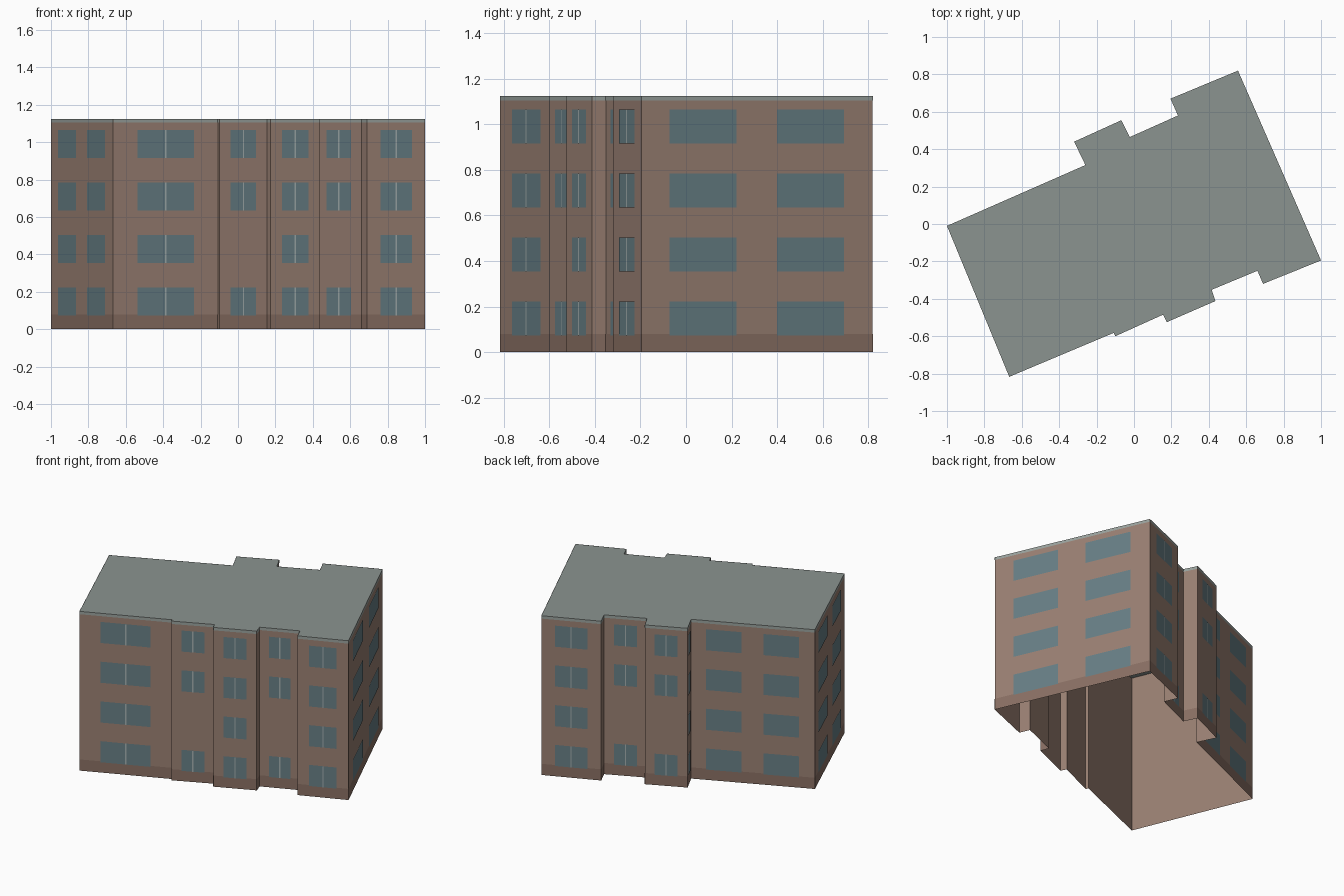
import bpy
from mathutils import Vector

if "Cube" in bpy.data.objects:
    bpy.data.objects.remove(bpy.data.objects["Cube"])

TOP, STOREY = 1.125, 0.281
ALL, SKIP = (0, 1, 2, 3), (0, 2, 3)      # SKIP leaves out the second floor

# Footprint, counter-clockwise. Each corner starts a wall: (x, y, window kind, floors)
PLAN = [
    (-1.00, -0.01, "pair", ALL),
    (-0.667, -0.817, "single", ALL),
    (-0.108, -0.582, None, ()),
    (-0.10, -0.60, "single", SKIP),
    (0.155, -0.485, None, ()),
    (0.175, -0.525, "single", ALL),
    (0.435, -0.412, None, ()),
    (0.415, -0.352, "single", SKIP),
    (0.66, -0.25, None, ()),
    (0.69, -0.32, "single", ALL),
    (1.00, -0.195, "pair", ALL),
    (0.556, 0.82, "single", ALL),
    (0.195, 0.67, None, ()),
    (0.235, 0.58, "single", SKIP),
    (-0.022, 0.465, None, ()),
    (-0.067, 0.555, "single", SKIP),
    (-0.32, 0.44, "single", ALL),
    (-0.26, 0.315, "pair", ALL),
]
corners = [Vector((p[0], p[1], 0)) for p in PLAN]
N = len(corners)


def material(name, rgb):
    m = bpy.data.materials.new(name)
    m.diffuse_color = (*rgb, 1)
    m.use_nodes = True
    m.node_tree.nodes["Principled BSDF"].inputs["Base Color"].default_value = m.diffuse_color
    return m


def add_mesh(name, verts, faces, mat):
    me = bpy.data.meshes.new(name)
    me.from_pydata([tuple(v) for v in verts], [], faces)
    me.materials.append(mat)
    ob = bpy.data.objects.new(name, me)
    bpy.context.collection.objects.link(ob)
    return ob


def wall_quad(i, u0, u1, z0, z1, out):
    """Rectangle on wall i, between fractions u0 and u1, pushed outward."""
    a, b = corners[i], corners[(i + 1) % N]
    d = b - a
    n = Vector((d.y, -d.x, 0)).normalized() * out
    p, q = a + d * u0 + n, a + d * u1 + n
    up0, up1 = Vector((0, 0, z0)), Vector((0, 0, z1))
    return [p + up0, q + up0, q + up1, p + up1]


def add_quads(name, quads, mat):
    verts = [v for q in quads for v in q]
    faces = [tuple(range(4 * k, 4 * k + 4)) for k in range(len(quads))]
    return add_mesh(name, verts, faces, mat)


brick = material("brick", (0.32, 0.215, 0.17))
base = material("base", (0.25, 0.16, 0.125))
slate = material("slate", (0.26, 0.295, 0.28))
trim = material("trim", (0.32, 0.36, 0.34))
glass = material("glass", (0.135, 0.21, 0.235))
bar = material("bar", (0.36, 0.42, 0.42))

# Wall shell, open underneath
shell = corners + [c + Vector((0, 0, TOP)) for c in corners]
add_mesh("walls", shell,
         [(i, (i + 1) % N, (i + 1) % N + N, i + N) for i in range(N)], brick)

# Flat roof
add_mesh("roof", shell[N:], [tuple(range(N))], slate)

# Plinth and roof edge bands
add_quads("plinth", [wall_quad(i, 0, 1, 0, 0.079, 0.001) for i in range(N)], base)
add_quads("roof_edge", [wall_quad(i, 0, 1, 1.105, TOP, 0.001) for i in range(N)], trim)

# Windows and their centre bars
SPANS = {"pair": [(0.12, 0.41), (0.585, 0.875)], "single": [(0.23, 0.77)], None: []}
panes, bars = [], []
for i, (x, y, kind, floors) in enumerate(PLAN):
    length = (corners[(i + 1) % N] - corners[i]).length
    for f in floors:
        z0 = 0.073 + f * STOREY
        for u0, u1 in SPANS[kind]:
            panes.append(wall_quad(i, u0, u1, z0, z0 + 0.149, 0.0025))
        if kind == "single":
            h = 0.004 / length
            bars.append(wall_quad(i, 0.5 - h, 0.5 + h, z0, z0 + 0.149, 0.004))
add_quads("windows", panes, glass)
add_quads("window_bars", bars, bar)
